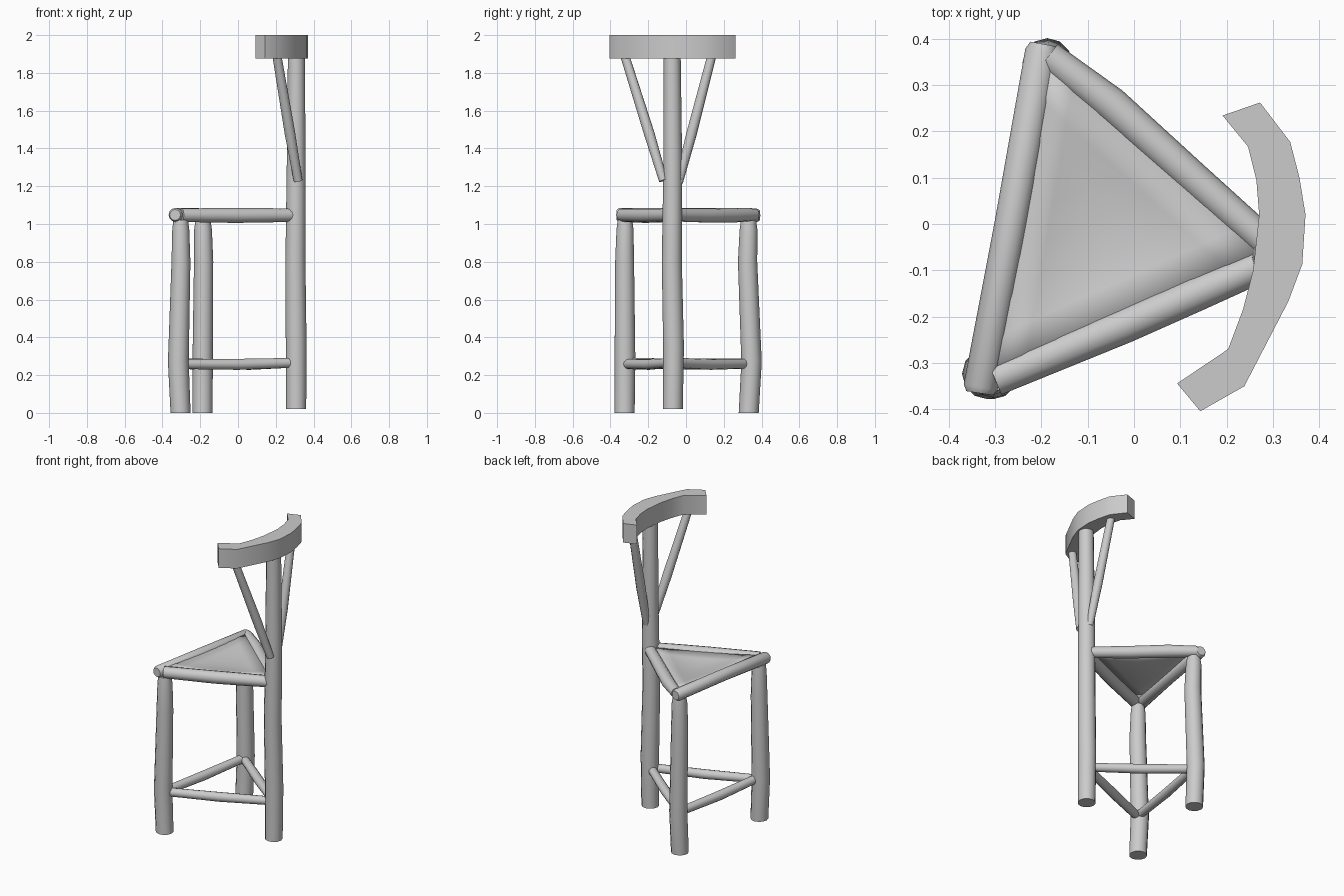
import bpy, bmesh, math
from mathutils import Vector

if "Cube" in bpy.data.objects:
    bpy.data.objects.remove(bpy.data.objects["Cube"])


def finish(name, bm, angle=40):
    bmesh.ops.recalc_face_normals(bm, faces=bm.faces)
    me = bpy.data.meshes.new(name)
    bm.to_mesh(me)
    bm.free()
    ob = bpy.data.objects.new(name, me)
    bpy.context.collection.objects.link(ob)
    bpy.ops.object.select_all(action='DESELECT')
    ob.select_set(True)
    bpy.context.view_layer.objects.active = ob
    bpy.ops.object.shade_smooth_by_angle(angle=math.radians(angle))
    return ob


def pole(name, pts, radii, flat=False, sides=12):
    """Rough round pole through points; flat keeps the rings horizontal."""
    bm = bmesh.new()
    pts = [Vector(p) for p in pts]
    rings = []
    for i, p in enumerate(pts):
        d = (pts[min(i + 1, len(pts) - 1)] - pts[max(i - 1, 0)]).normalized()
        if flat:
            u, v = Vector((1, 0, 0)), Vector((0, 1, 0))
        else:
            u = d.cross(Vector((0, 0, 1))).normalized()
            v = u.cross(d)
        rings.append([bm.verts.new(p + radii[i] * (math.cos(a) * u + math.sin(a) * v))
                      for a in (2 * math.pi * k / sides for k in range(sides))])
    for a, b in zip(rings, rings[1:]):
        for k in range(sides):
            n = (k + 1) % sides
            bm.faces.new((a[k], a[n], b[n], b[k]))
    bm.faces.new(rings[0])
    bm.faces.new(rings[-1])
    return finish(name, bm)


# Three uneven upright poles
pole("front_leg", [(-.304, -.325, 0), (-.316, -.323, .27), (-.302, -.325, .8),
                   (-.303, -.323, .97), (-.303, -.323, 1.02)],
     [.053, .055, .050, .045, .039], True)
pole("rear_leg", [(-.188, .332, 0), (-.187, .347, .27), (-.182, .326, .8),
                  (-.185, .331, .97), (-.185, .331, 1.02)],
     [.053, .054, .051, .047, .040], True)
pole("back_post", [(.308, -.07, .02), (.308, -.066, .35), (.304, -.075, .8),
                   (.308, -.07, 1.3), (.309, -.073, 1.88)],
     [.053, .055, .053, .050, .045], True)

# Triangular seat frame
pole("side_seat_rail", [(-.333, -.365, 1.048), (-.331, -.352, 1.048), (-.265, 0, 1.05),
                        (-.198, .372, 1.046), (-.195, .388, 1.046)],
     [.029, .037, .036, .037, .029])
pole("front_seat_rail", [(-.30, -.335, 1.047), (-.02, -.218, 1.045), (.14, -.148, 1.046),
                         (.29, -.083, 1.047)], [.036, .039, .038, .035])
pole("rear_seat_rail", [(-.185, .362, 1.05), (-.05, .258, 1.047), (.12, .105, 1.045),
                        (.29, -.045, 1.047)], [.033, .039, .037, .034])

# Thin, slightly sagging seat panel
bm = bmesh.new()
corners = [Vector(p) for p in ((-.305, -.325, 1.066), (.275, -.065, 1.06), (-.19, .355, 1.066))]
N = 8
grid = {}
for i in range(N + 1):
    for j in range(N + 1 - i):
        a, b = i / N, j / N
        c = 1 - a - b
        p = a * corners[0] + b * corners[1] + c * corners[2]
        p.z -= .03 * min(1, 27 * a * b * c)
        grid[i, j] = bm.verts.new(p)
for i in range(N):
    for j in range(N - i):
        bm.faces.new((grid[i, j], grid[i + 1, j], grid[i, j + 1]))
        if i + j < N - 1:
            bm.faces.new((grid[i + 1, j], grid[i + 1, j + 1], grid[i, j + 1]))
seat = finish("seat", bm)
mod = seat.modifiers.new("thickness", 'SOLIDIFY')
mod.thickness = .012
mod.offset = 0

# Foot stretchers
pole("side_stretcher", [(-.295, -.30, .265), (-.245, 0, .258), (-.19, .31, .262)], [.026, .029, .026])
pole("front_stretcher", [(-.28, -.31, .258), (0, -.195, .257), (.29, -.08, .265)], [.026, .029, .026])
pole("rear_stretcher", [(-.165, .31, .26), (.06, .13, .257), (.28, -.05, .265)], [.026, .029, .026])

# Curved back rest, swept from inner and outer outlines
inner = [(.191, .234), (.246, .167), (.264, .095), (.27, .02), (.257, -.1), (.235, -.185),
         (.203, -.27), (.093, -.344)]
outer = [(.272, .262), (.337, .177), (.357, .1), (.37, .02), (.363, -.087), (.333, -.167),
         (.238, -.35), (.143, -.404)]
bm = bmesh.new()
secs = [[bm.verts.new(q) for q in ((*i, 1.875), (*o, 1.875), (*o, 2), (*i, 2))]
        for i, o in zip(inner, outer)]
for a, b in zip(secs, secs[1:]):
    for k in range(4):
        n = (k + 1) % 4
        bm.faces.new((a[k], a[n], b[n], b[k]))
bm.faces.new(secs[0])
bm.faces.new(secs[-1])
finish("back_rest", bm)

# Diagonal braces under the back rest
pole("front_brace", [(.318, -.120, 1.23), (.275, -.195, 1.48), (.207, -.322, 1.885)], [.023, .028, .024])
pole("rear_brace", [(.312, -.038, 1.22), (.305, .03, 1.48), (.292, .135, 1.885)], [.022, .028, .024])
